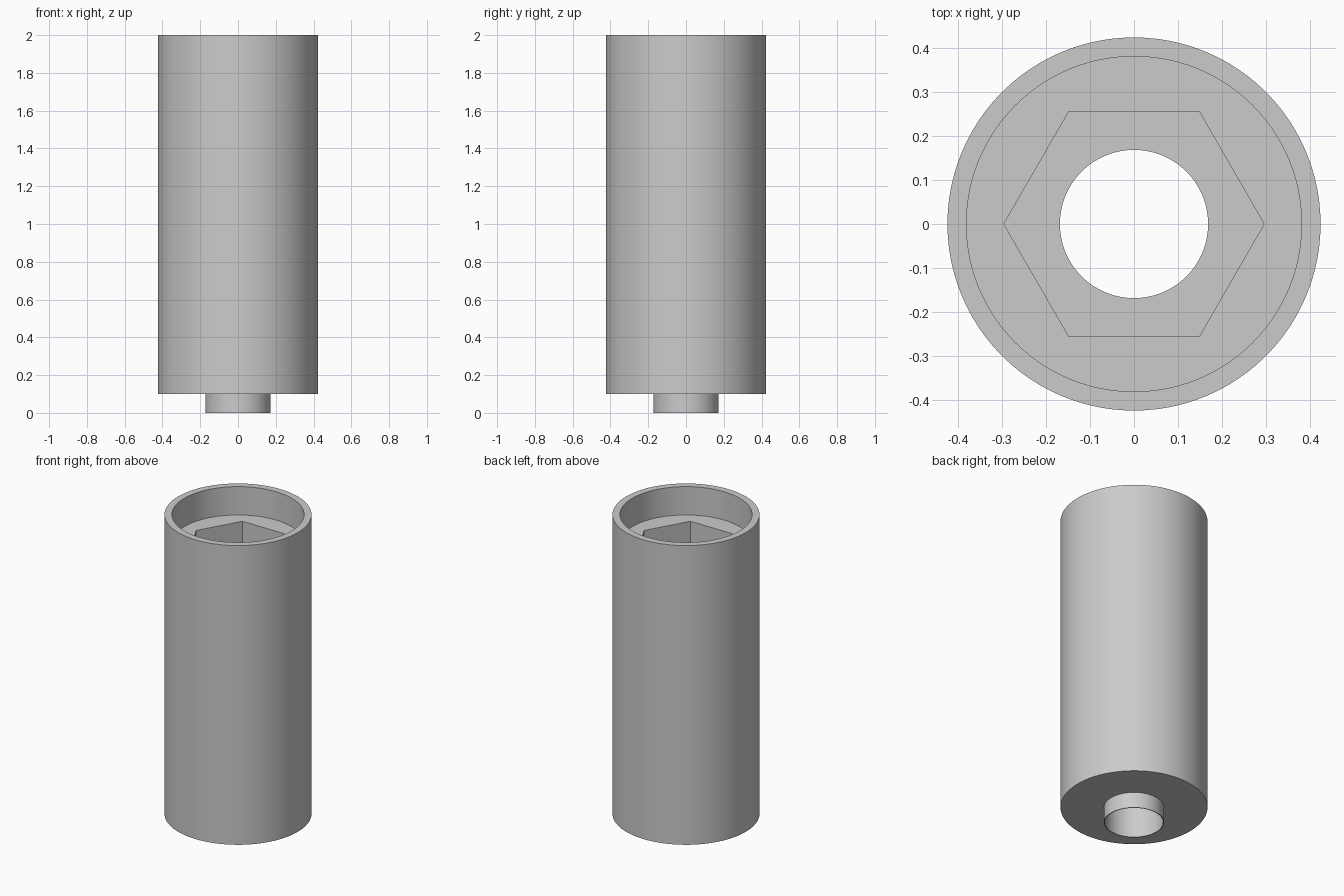
import bpy
import math

default = bpy.data.objects.get("Cube")
if default:
    bpy.data.objects.remove(default, do_unlink=True)

SIDES = 96
TOP = 2.0
BODY_BASE = 0.1
LEDGE = 1.82        # floor of the round recess
HEX_FLOOR = 1.57    # floor of the hexagonal pocket

grey = bpy.data.materials.new("plain grey")
grey.use_nodes = True
colour = (0.6, 0.6, 0.6, 1)
grey.diffuse_color = colour
grey.node_tree.nodes["Principled BSDF"].inputs["Base Color"].default_value = colour


def prism(name, radius, low, high, sides=SIDES, turn=0.0):
    """Upright prism between two heights."""
    bpy.ops.mesh.primitive_cylinder_add(
        vertices=sides, radius=radius, depth=high - low,
        location=(0, 0, (low + high) / 2), rotation=(0, 0, turn))
    ob = bpy.context.object
    ob.name = name
    ob.data.materials.append(grey)
    return ob


def combine(target, other, operation):
    """Apply a boolean and discard the helper."""
    mod = target.modifiers.new(other.name, 'BOOLEAN')
    mod.operation = operation
    mod.solver = 'EXACT'
    mod.object = other
    bpy.ops.object.select_all(action='DESELECT')
    target.select_set(True)
    bpy.context.view_layer.objects.active = target
    bpy.ops.object.modifier_apply(modifier=mod.name)
    bpy.data.objects.remove(other, do_unlink=True)


# Main sleeve with the narrow collar below it
sleeve = prism("sleeve", 0.423, BODY_BASE, TOP)
combine(sleeve, prism("collar", 0.173, 0, BODY_BASE + 0.05), 'UNION')

# Round recess, hexagonal pocket with corners on x, and through bore
combine(sleeve, prism("round_recess", 0.38, LEDGE, TOP + 0.1), 'DIFFERENCE')
combine(sleeve, prism("hex_pocket", 0.295, HEX_FLOOR, TOP + 0.1, 6, math.pi / 6),
        'DIFFERENCE')
combine(sleeve, prism("through_bore", 0.168, -0.1, TOP + 0.1), 'DIFFERENCE')

bpy.ops.object.select_all(action='DESELECT')
sleeve.select_set(True)
bpy.context.view_layer.objects.active = sleeve
bpy.ops.object.shade_smooth_by_angle(angle=math.radians(30))
